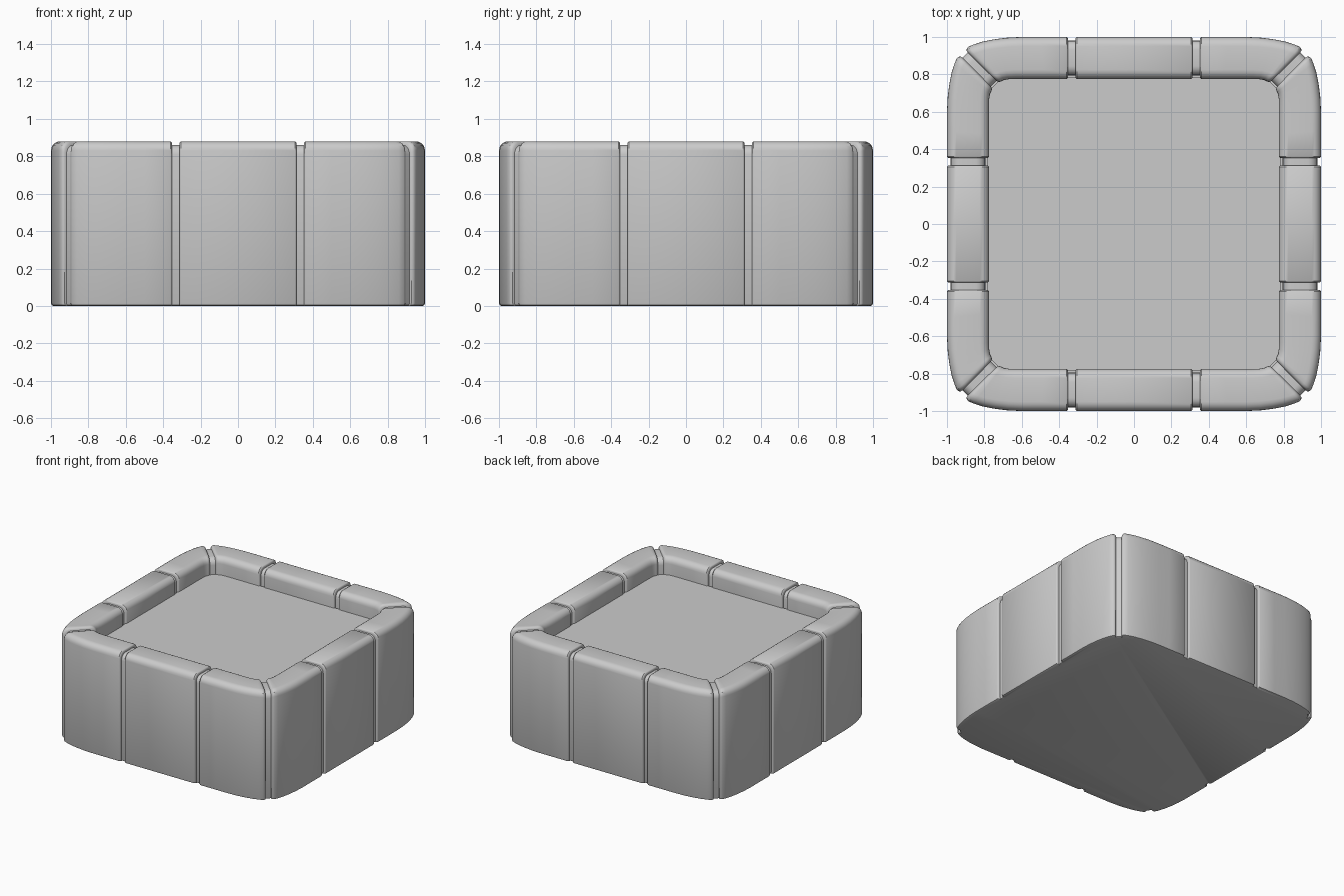
import bpy, bmesh, math
from mathutils import Vector

if "Cube" in bpy.data.objects:
    bpy.data.objects.remove(bpy.data.objects["Cube"])

H, FLOOR = 0.88, 0.74

# Half of one side (back side, centre to corner): x, outer y, inner x, inner y, groove inset
G, D = 0.333, 0.02


def groove_stations():
    return [(G + dx, 1.0, G + dx, 0.775, d) for dx, d in
            [(-.028, 0), (-.022, .004), (-.02, .009), (-.019, D),
             (.019, D), (.02, .009), (.022, .004), (.028, 0)]]


half = [(0.0, 1.0, 0.0, .775, 0)] + groove_stations() + [
    (.50, 1.0, .48, .775, 0), (.60, 1.0, .57, .775, 0),
    (.68, .996, .63, .775, 0), (.75, .987, .67, .774, 0),
    (.81, .975, .695, .770, 0), (.86, .959, .706, .765, 0),
    (.887, .947, .712, .762, 0), (.897, .940, .717, .757, .004),
    (.902, .934, .720, .753, .010), (.903, .931, .721, .751, D),
    (.917, .917, .736, .736, D)]

# Full ring: mirror the half side, then turn it four times
mirrored = [(-a, b, -c, d, e) for a, b, c, d, e in reversed(half[1:-1])]
side = mirrored + half
ring = []
for k in range(4):
    a = -k * math.pi / 2
    c, s = round(math.cos(a)), round(math.sin(a))
    for ox, oy, ix, iy, d in side:
        ring.append((Vector((c * ox - s * oy, s * ox + c * oy, 0)),
                     Vector((c * ix - s * iy, s * ix + c * iy, 0)), d))


def section(outer, inner, d):
    """Cross-section of the wall: up the outside, over the top, down the inside."""
    u = (inner - outer).normalized()
    width = (inner - outer).length
    r, top = 0.05, H - d
    pts = [(d + .014, 0), (d + .004, .004), (d, .014)]
    for i in range(6):
        t = math.pi / 2 * i / 5
        pts.append((d + r - r * math.cos(t), top - r + r * math.sin(t)))
    for i in range(6):
        t = math.pi / 2 * i / 5
        pts.append((width - d - r + r * math.sin(t), top - r + r * math.cos(t)))
    pts.append((width - d, FLOOR - .04))
    return [outer + u * p + Vector((0, 0, z)) for p, z in pts]


def make(name, bm):
    bmesh.ops.recalc_face_normals(bm, faces=bm.faces)
    me = bpy.data.meshes.new(name)
    bm.to_mesh(me)
    bm.free()
    ob = bpy.data.objects.new(name, me)
    bpy.context.collection.objects.link(ob)
    return ob


# Block wall with grooves and flat underside
bm = bmesh.new()
rows = [[bm.verts.new(p) for p in section(*st)] for st in ring]
for i, row in enumerate(rows):
    nxt = rows[(i + 1) % len(rows)]
    for j in range(len(row) - 1):
        bm.faces.new((row[j], nxt[j], nxt[j + 1], row[j + 1]))
bm.faces.new([row[0] for row in rows])
bm.faces.new([row[-1] for row in reversed(rows)])
wall = make("block_wall", bm)
bpy.context.view_layer.objects.active = wall
wall.select_set(True)
bpy.ops.object.shade_smooth_by_angle(angle=math.radians(35))

# Sunken floor inside the rim
bm = bmesh.new()
bm.faces.new([bm.verts.new(inner.to_3d() * 1.01 + Vector((0, 0, FLOOR)))
              for outer, inner, d in reversed(ring)])
floor = make("inner_floor", bm)
